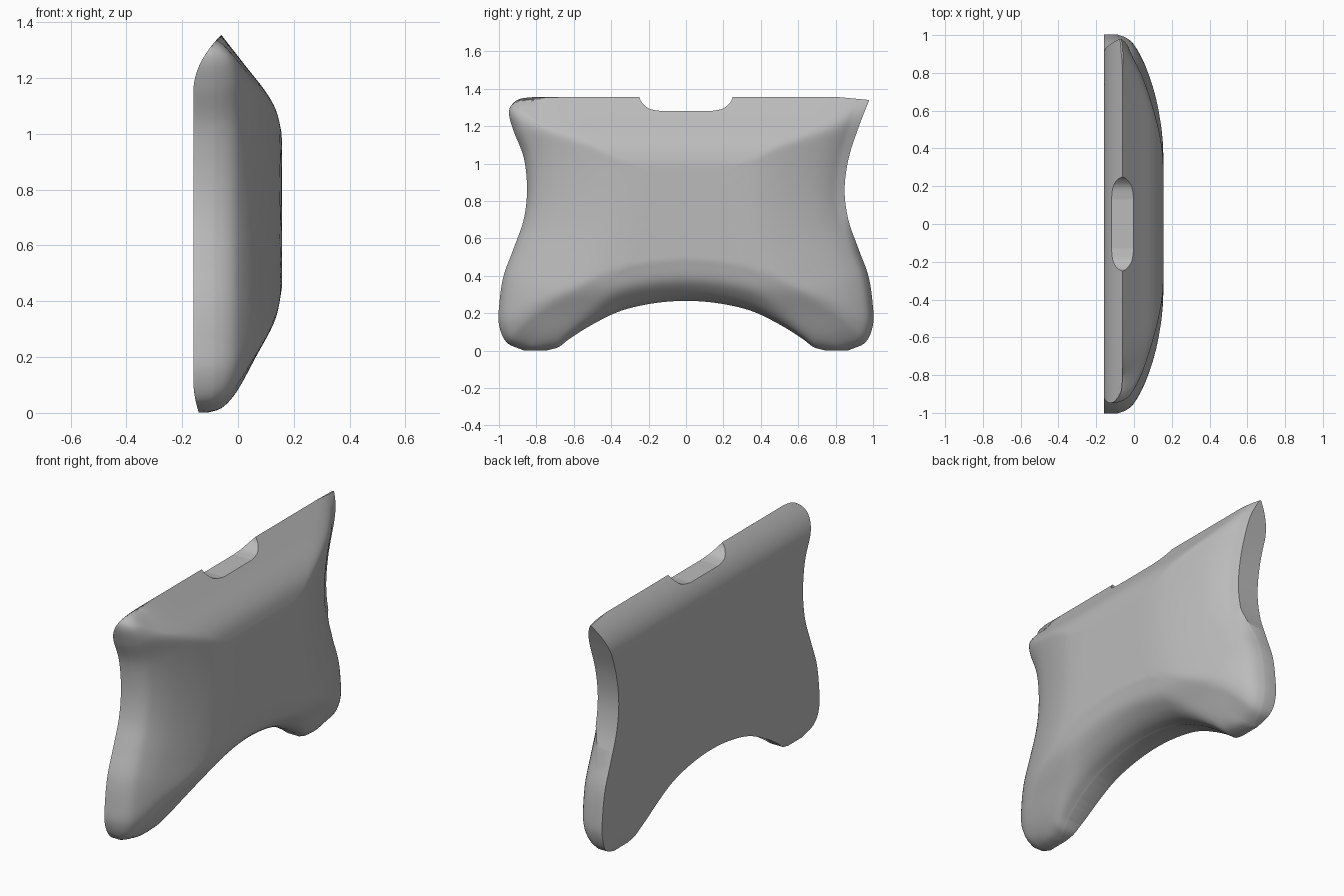
import bpy, bmesh, math
from mathutils import Vector, kdtree

if "Cube" in bpy.data.objects:
    bpy.data.objects.remove(bpy.data.objects["Cube"])

FRONT, BACK, TOP = 0.157, -0.16, 1.355


def spline(pts, n=10):
    """Catmull-Rom samples through an open chain of 2D points."""
    p = [Vector(q) for q in pts]
    p = [2 * p[0] - p[1]] + p + [2 * p[-1] - p[-2]]
    out = []
    for a, b, c, d in zip(p, p[1:], p[2:], p[3:]):
        for i in range(n):
            t = i / n
            out.append(0.5 * (2 * b + (c - a) * t + (2 * a - 5 * b + 4 * c - d) * t * t
                              + (3 * b - a - 3 * c + d) * t ** 3))
    return out + [p[-2]]


def line(a, b, n):
    return [Vector(a).lerp(Vector(b), i / n) for i in range(n + 1)]


def lookup(table, v):
    """Piecewise linear profile value."""
    if v <= table[0][0]:
        return table[0][1]
    for (a, fa), (b, fb) in zip(table, table[1:]):
        if v <= b:
            return fa + (fb - fa) * (v - a) / (b - a)
    return table[-1][1]


def smooth_profile(pts):
    return [tuple(q) for q in spline(pts, 8)]


def tree(points):
    kd = kdtree.KDTree(len(points))
    for i, q in enumerate(points):
        kd.insert((q.x, q.y, 0), i)
    kd.balance()
    return kd


# outline chains in (y, z)
lower = [(0.868, 0.7), (0.92, 0.55), (0.975, 0.4), (0.998, 0.25), (1, 0.14), (0.96, 0.045), (0.87, 0.002)]
right = [(0.98, 1.34), (0.925, 1.2), (0.87, 1.03), (0.848, 0.86)] + lower
left = ([(-y, z) for y, z in reversed(lower)]
        + [(-0.85, 0.86), (-0.867, 1.03), (-0.92, 1.17), (-0.946, 1.26),
           (-0.935, 1.31), (-0.89, 1.345), (-0.82, TOP)])
half_arch = [(0.74, 0.002), (0.68, 0.02), (0.62, 0.065), (0.5, 0.14), (0.35, 0.212), (0.18, 0.252)]
arch = half_arch + [(0, 0.266)] + [(-y, z) for y, z in reversed(half_arch)]


def make_outline(n):
    r, l, a = spline(right, n), spline(left, n), spline(arch, n)
    top = line((-0.82, TOP), (0.82, TOP), 8 * n) + line((0.82, TOP), (0.98, 1.34), n)[1:]
    foot_r, foot_l = line(r[-1], a[0], n), line(a[-1], l[0], n)
    return r, l, a, top[:-1] + r[:-1] + foot_r[:-1] + a[:-1] + foot_l[:-1] + l[:-1]


fine_r, fine_l, fine_a, _ = make_outline(60)
side_tree, arch_tree = tree(fine_r + fine_l), tree(fine_a)

# cross-section profiles: distance (or height) to front depth
SIDE = smooth_profile([(0, -0.09), (0.015, -0.045), (0.05, 0.0), (0.15, 0.058), (0.3, 0.112), (0.45, 0.147), (0.58, FRONT)])
ARCH = smooth_profile([(0, -0.05), (0.02, 0.02), (0.06, 0.08), (0.12, 0.13), (0.22, FRONT)])
FOOT = smooth_profile([(0, -0.11), (0.02, -0.05), (0.08, 0.0), (0.2, 0.064), (0.33, 0.132), (0.44, FRONT)])
CROWN = smooth_profile([(1.0, FRONT), (1.08, 0.138), (1.15, 0.1), (1.25, 0.022), (TOP, -0.06)])


def back_x(z):
    if z > 1.15:
        return BACK + 0.1 * ((z - 1.15) / (TOP - 1.15)) ** 2
    return BACK + 0.02 * (max(0.12 - z, 0) / 0.12) ** 2


def front_x(y, z):
    d_side = side_tree.find((y, z, 0))[2]
    d_arch = arch_tree.find((y, z, 0))[2]
    side = lookup(SIDE, d_side)
    if y > 0:  # crisp, unrounded rim on the upper right side
        crisp = min(max((z - 0.5) / 0.2, 0), 1)
        side = max(side, side + (-0.025 + 0.5 * d_side - side) * crisp) if d_side < 0.06 else side
    drops = [FRONT - v for v in (side, lookup(ARCH, d_arch), lookup(FOOT, z), lookup(CROWN, z))]
    drop = sum(max(v, 0) ** 5 for v in drops) ** 0.2
    return max(FRONT - drop, back_x(z))


# body: concentric rings from the outline to the centre, front and back
outline = make_outline(7)[3]
centre = Vector((0, 0.8))
RINGS = 36
bm = bmesh.new()


def shell(depth):
    rings = []
    for k in range(RINGS):
        t = 1 - (k / RINGS) ** 1.6
        pts = [centre.lerp(q, t) for q in outline]
        rings.append([bm.verts.new((depth(p.x, p.y), p.x, p.y)) for p in pts])
    hub = bm.verts.new((depth(*centre), centre.x, centre.y))
    n = len(outline)
    for a, b in zip(rings, rings[1:]):
        for i in range(n):
            bm.faces.new((a[i], a[(i + 1) % n], b[(i + 1) % n], b[i]))
    for i in range(n):
        bm.faces.new((rings[-1][i], rings[-1][(i + 1) % n], hub))
    return rings[0]


rim_f = shell(front_x)
rim_b = shell(lambda y, z: back_x(z))
for i in range(len(outline)):
    j = (i + 1) % len(outline)
    bm.faces.new((rim_f[i], rim_f[j], rim_b[j], rim_b[i]))
bmesh.ops.remove_doubles(bm, verts=bm.verts, dist=0.0005)
bmesh.ops.recalc_face_normals(bm, faces=bm.faces)


def add_object(name, mesh_bm):
    me = bpy.data.meshes.new(name)
    mesh_bm.to_mesh(me)
    mesh_bm.free()
    ob = bpy.data.objects.new(name, me)
    bpy.context.collection.objects.link(ob)
    return ob


body = add_object("body", bm)
grey = bpy.data.materials.new("grey")
grey.diffuse_color = (0.5, 0.5, 0.5, 1)
grey.use_nodes = True
grey.node_tree.nodes["Principled BSDF"].inputs["Base Color"].default_value = grey.diffuse_color
body.data.materials.append(grey)

# notch cutter: slot with rounded lower corners
curve = spline([(0.25, TOP), (0.235, 1.325), (0.195, 1.293), (0.13, 1.28)], 6)
section = [Vector((0.25, 1.5))] + curve
section += [Vector((-p.x, p.y)) for p in reversed(section)]
cb = bmesh.new()
face = cb.faces.new([cb.verts.new((-0.4, p.x, p.y)) for p in section])
ext = bmesh.ops.extrude_face_region(cb, geom=[face])
bmesh.ops.translate(cb, vec=(0.8, 0, 0), verts=[v for v in ext["geom"] if isinstance(v, bmesh.types.BMVert)])
bmesh.ops.recalc_face_normals(cb, faces=cb.faces)
cutter = add_object("notch_cutter", cb)
cutter.data.materials.append(grey)

bpy.context.view_layer.objects.active = body
body.select_set(True)
mod = body.modifiers.new("notch", "BOOLEAN")
mod.operation, mod.solver, mod.object = "DIFFERENCE", "EXACT", cutter
bpy.ops.object.modifier_apply(modifier=mod.name)
bpy.data.objects.remove(cutter)
bpy.ops.object.shade_smooth_by_angle(angle=math.radians(35))
